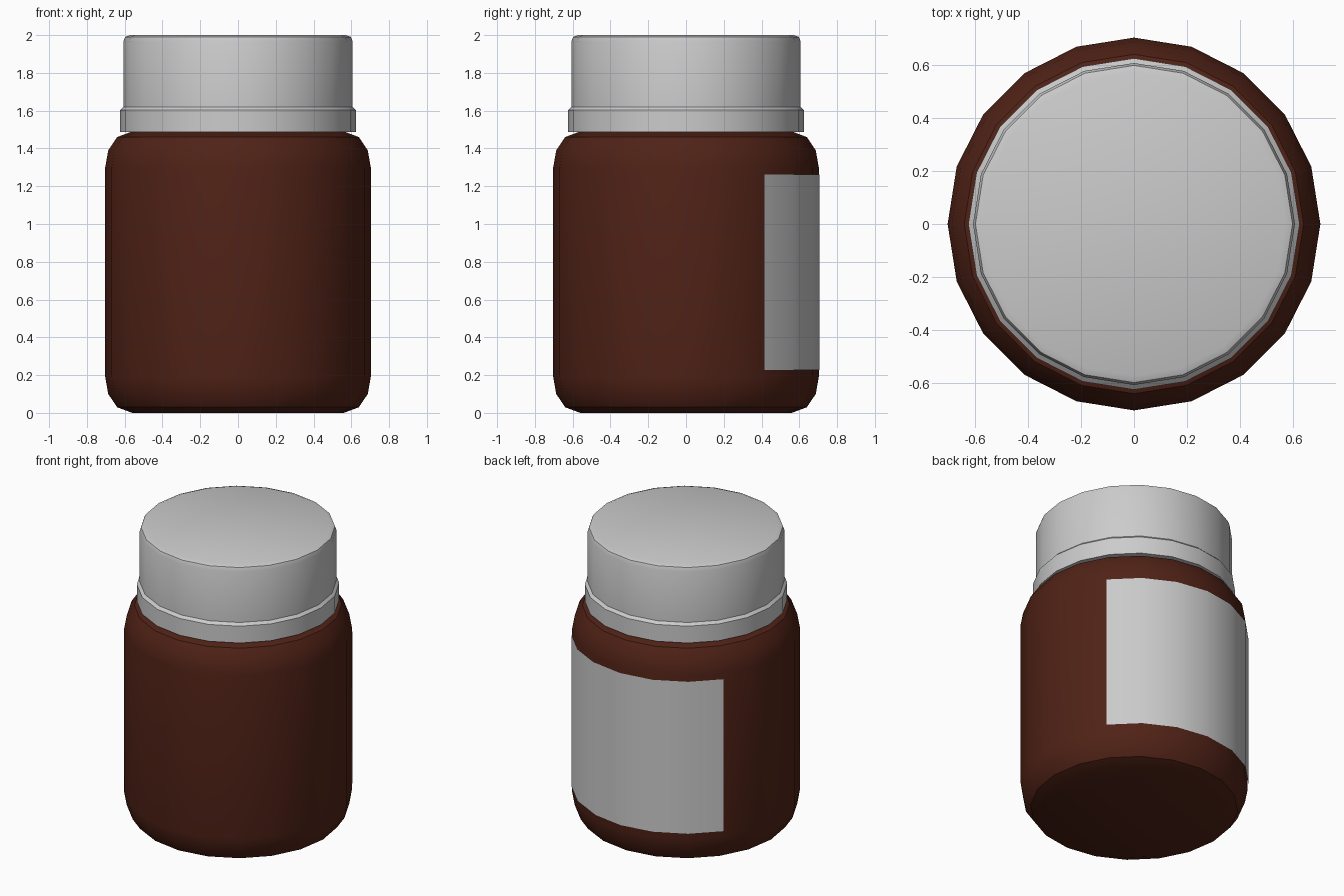
import bpy, math

if "Cube" in bpy.data.objects:
    bpy.data.objects.remove(bpy.data.objects["Cube"])

SIDES = 20


def lathe(name, profile, start=0, steps=SIDES):
    """Revolve an (r, z) profile in 18-degree steps; a full turn gets flat end discs."""
    full = steps == SIDES
    cols = SIDES if full else steps + 1
    n = len(profile)
    verts, faces = [], []
    for i in range(cols):
        a = 2 * math.pi * (start + i) / SIDES
        verts += [(r * math.cos(a), r * math.sin(a), z) for r, z in profile]
    for i in range(steps):
        j = (i + 1) % cols
        faces += [(i * n + k, j * n + k, j * n + k + 1, i * n + k + 1) for k in range(n - 1)]
    if full:
        faces.append([i * n for i in reversed(range(cols))])
        faces.append([i * n + n - 1 for i in range(cols)])
    mesh = bpy.data.meshes.new(name)
    mesh.from_pydata(verts, [], faces)
    obj = bpy.data.objects.new(name, mesh)
    bpy.context.collection.objects.link(obj)
    bpy.ops.object.select_all(action='DESELECT')
    obj.select_set(True)
    bpy.context.view_layer.objects.active = obj
    bpy.ops.object.shade_smooth_by_angle(angle=math.radians(35))
    return obj


# Brown bottle with rounded base and shoulder
body = lathe("bottle_body", [
    (0.56, 0), (0.64, 0.03), (0.687, 0.1), (0.703, 0.19),
    (0.703, 1.30), (0.687, 1.39), (0.64, 1.46), (0.56, 1.49)])
brown = bpy.data.materials.new("dark_brown")
brown.diffuse_color = (0.08, 0.016, 0.008, 1)
brown.use_nodes = True
brown.node_tree.nodes["Principled BSDF"].inputs["Base Color"].default_value = brown.diffuse_color
body.data.materials.append(brown)

# Screw cap with a wider safety ring at its foot
lathe("cap", [
    (0.56, 1.488), (0.625, 1.488), (0.625, 1.603), (0.607, 1.62),
    (0.607, 1.965), (0.598, 1.99), (0.572, 2.0)])

# Label wrapped around the back
lathe("label", [(0.708, 0.228), (0.708, 1.263)], start=2, steps=6)
